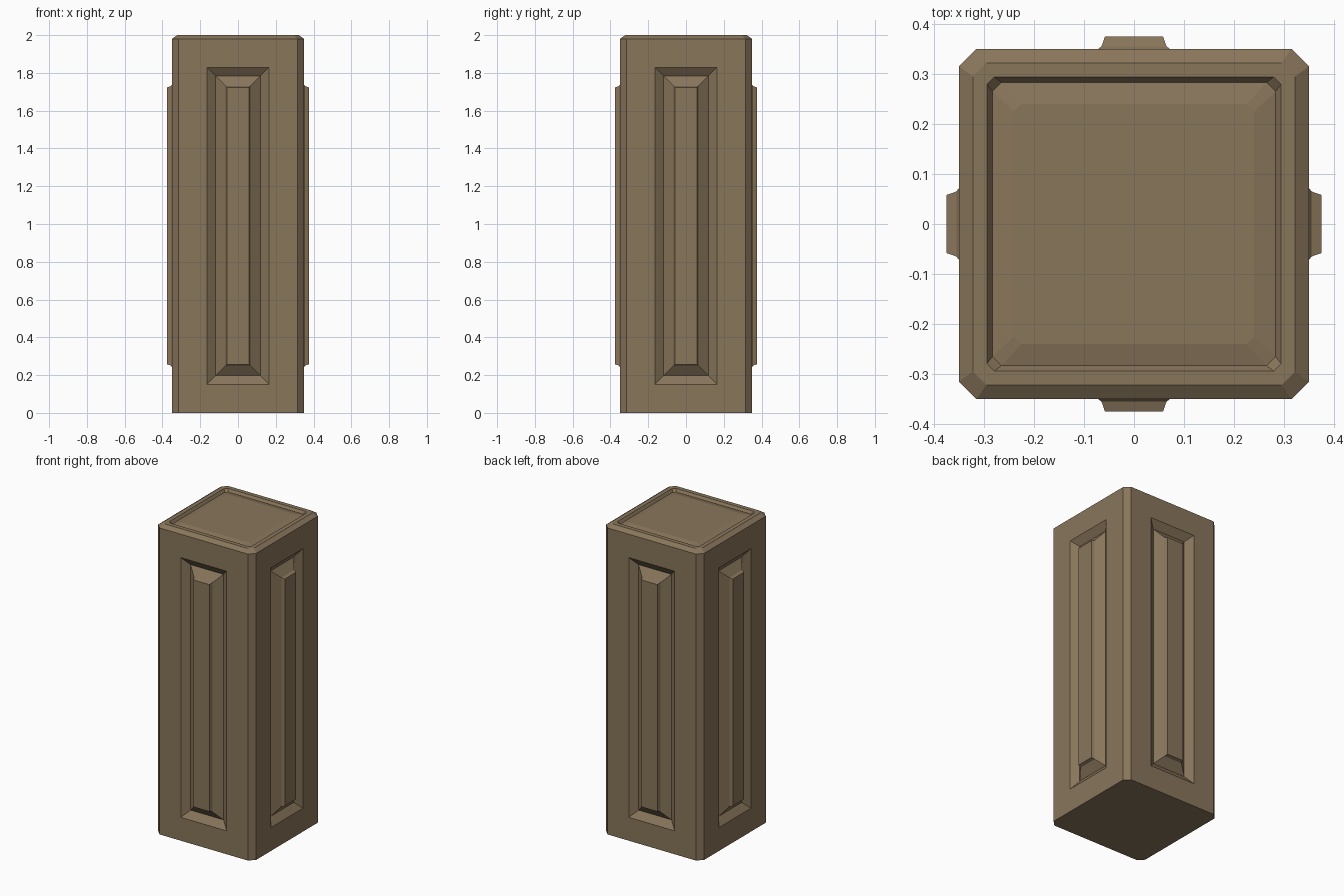
import bpy, bmesh

if "Cube" in bpy.data.objects:
    bpy.data.objects.remove(bpy.data.objects["Cube"])

mat = bpy.data.materials.new("brown_stone")
mat.diffuse_color = (0.25, 0.18, 0.105, 1)
mat.use_nodes = True
mat.node_tree.nodes["Principled BSDF"].inputs["Base Color"].default_value = mat.diffuse_color

bm = bmesh.new()


def ring(half, cut, z):
    """Square loop with cut corners."""
    a, b = half, half - cut
    pts = [(b, -a), (a, -b), (a, b), (b, a), (-b, a), (-a, b), (-a, -b), (-b, -a)]
    return [bm.verts.new((x, y, z)) for x, y in pts]


# Shaft, bevelled rim, groove and slightly raised cap: half width, corner cut, height
profile = [
    (0.35, 0.035, 0.0),
    (0.35, 0.035, 1.98),
    (0.322, 0.027, 2.0),
    (0.294, 0.015, 2.0),
    (0.283, 0.018, 1.983),
    (0.24, 0.015, 1.993),
]
rings = [ring(*p) for p in profile]
for lo, hi in zip(rings, rings[1:]):
    for i in range(8):
        j = (i + 1) % 8
        bm.faces.new((lo[i], lo[j], hi[j], hi[i]))
bm.faces.new(rings[-1])
bm.faces.new(rings[0][::-1])
bm.normal_update()

# Sunken frame with a raised bar on each of the four broad sides
panels = [f for f in bm.faces if abs(f.normal.z) < 0.01 and f.calc_area() > 0.5]
for thickness, depth in [(0.151, 0), (0.046, -0.034), (0.053, 0.039), (0.007, 0.02)]:
    bmesh.ops.inset_individual(bm, faces=panels, thickness=thickness,
                               depth=depth, use_even_offset=True)
    bm.normal_update()

mesh = bpy.data.meshes.new("pillar")
bm.to_mesh(mesh)
bm.free()
mesh.materials.append(mat)
pillar = bpy.data.objects.new("pillar", mesh)
bpy.context.collection.objects.link(pillar)
